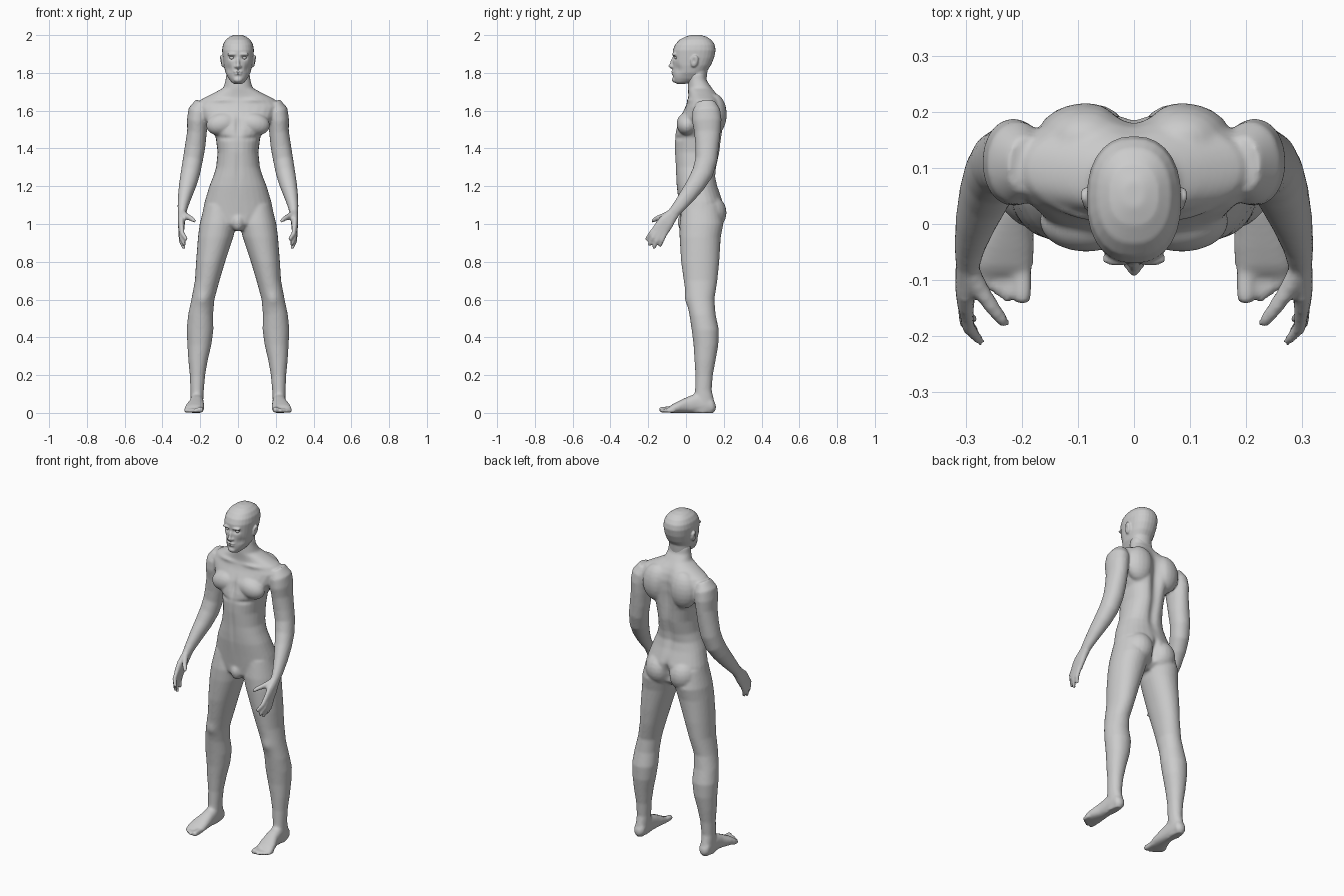
import bpy, bmesh, math
from mathutils import Vector, Matrix

X, Y, Z = Vector((1, 0, 0)), Vector((0, 1, 0)), Vector((0, 0, 1))


def loft(bm, rings, normal=None, side=1, power=2.0, n=28):
    """Closed skin over rings (x, y, z, half_width, half_depth)."""
    pts = [Vector(r[:3]) for r in rings]
    loops = []
    for i, r in enumerate(rings):
        t = normal or (pts[min(i + 1, len(pts) - 1)] - pts[max(i - 1, 0)]).normalized()
        u = (X - t * X.dot(t)).normalized()
        v = t.cross(u)
        loop = []
        for k in range(n):
            a = 2 * math.pi * k / n
            c, s = math.cos(a), math.sin(a)
            c = math.copysign(abs(c) ** (2 / power), c)
            s = math.copysign(abs(s) ** (2 / power), s)
            p = pts[i] + u * (c * r[3]) + v * (s * r[4])
            loop.append(bm.verts.new((p.x * side, p.y, p.z)))
        loops.append(loop)
    for a, b in zip(loops, loops[1:]):
        for k in range(n):
            bm.faces.new((a[k], a[(k + 1) % n], b[(k + 1) % n], b[k]))
    bm.faces.new(loops[0][::-1])
    bm.faces.new(loops[-1])


def levels(rows):
    """Rows (z, x_min, x_max, y_front, y_back) -> loft rings."""
    return [((a + b) / 2, (f + k) / 2, z, (b - a) / 2, (k - f) / 2) for z, a, b, f, k in rows]


def blob(bm, center, radii, rot_x=0, rot_y=0, sides=(1, -1)):
    for s in sides:
        m = (Matrix.Translation((center[0] * s, center[1], center[2]))
             @ Matrix.Rotation(rot_y * s, 4, 'Y') @ Matrix.Rotation(rot_x, 4, 'X')
             @ Matrix.Diagonal((*radii, 1)))
        bmesh.ops.create_uvsphere(bm, u_segments=20, v_segments=12, radius=1, matrix=m)


def finish(bm, name, voxel, smooth, dents):
    """Fuse the pieces into one skin, then press in the sculpted details."""
    bmesh.ops.recalc_face_normals(bm, faces=bm.faces)
    me = bpy.data.meshes.new(name)
    bm.to_mesh(me)
    bm.free()
    ob = bpy.data.objects.new(name, me)
    bpy.context.collection.objects.link(ob)
    rm = ob.modifiers.new("fuse", 'REMESH')
    rm.mode, rm.voxel_size = 'VOXEL', voxel
    sm = ob.modifiers.new("soften", 'SMOOTH')
    sm.factor, sm.iterations = 0.5, smooth
    dg = bpy.context.evaluated_depsgraph_get()
    ob.data = bpy.data.meshes.new_from_object(ob.evaluated_get(dg))
    ob.data.name = name
    ob.modifiers.clear()
    for c, r, off in dents:
        for s in ((1, -1) if c[0] else (1,)):
            for v in ob.data.vertices:
                d = sum(((v.co[i] - c[i] * (s if i == 0 else 1)) / r[i]) ** 2 for i in range(3))
                if d < 6:
                    v.co += Vector((off[0] * s, off[1], off[2])) * math.exp(-d)
    ob.data.polygons.foreach_set("use_smooth", [True] * len(ob.data.polygons))
    return ob


body = bmesh.new()

# torso and neck
loft(body, levels([(z, -w, w, f, b) for z, w, f, b in (
    (1.80, .062, .015, .105), (1.76, .066, .012, .11), (1.72, .078, .01, .14),
    (1.69, .135, .012, .165), (1.66, .195, .012, .185), (1.62, .22, -.003, .2),
    (1.56, .19, -.035, .206), (1.50, .145, -.053, .202), (1.46, .118, -.06, .198),
    (1.38, .108, -.06, .186), (1.30, .116, -.055, .165), (1.25, .132, -.053, .158),
    (1.20, .152, -.05, .168), (1.12, .176, -.04, .195), (1.05, .19, -.032, .195),
    (1.00, .12, -.03, .17), (.965, .04, .0, .12))]), normal=Z, power=2.25)

# chest, shoulder blade, buttock and side muscles
blob(body, (.085, .005, 1.53), (.085, .055, .06), rot_y=.2)
blob(body, (.085, .15, 1.58), (.09, .066, .11))
blob(body, (.078, .125, 1.06), (.085, .09, .095))
blob(body, (.0, -.005, 1.01), (.035, .04, .05), sides=(1,))

for s in (1, -1):
    # leg
    loft(body, levels((
        (1.10, .02, .178, -.02, .18), (1.00, .008, .203, -.034, .198),
        (.93, .025, .212, -.034, .184), (.80, .068, .222, -.026, .176),
        (.70, .098, .228, -.012, .166), (.60, .125, .247, .003, .150),
        (.52, .132, .264, .018, .157), (.44, .130, .272, .03, .174),
        (.36, .141, .268, .04, .171), (.28, .160, .263, .045, .157),
        (.20, .174, .255, .05, .142), (.12, .181, .252, .048, .136),
        (.06, .184, .252, .04, .150), (.02, .188, .25, .03, .154),
        (.0, .195, .245, .03, .148))), normal=Z, side=s, power=2.1)
    # foot
    loft(body, ((.218, .158, .03, .015, .015), (.218, .14, .038, .032, .038),
                (.218, .06, .052, .036, .052), (.22, .01, .043, .04, .043),
                (.228, -.04, .031, .05, .031), (.232, -.075, .022, .052, .022),
                (.233, -.092, .016, .046, .015)), normal=Y, side=s, power=2.3)
    # toes
    for x, tip, r in ((.199, -.143, .017), (.225, -.14, .0115), (.243, -.13, .0115),
                      (.26, -.117, .0115), (.274, -.104, .011)):
        loft(body, ((x, -.06, r + .002, r, r), (x, tip + .02, r, r, r),
                    (x, tip + .006, r, r * .9, r * .85), (x, tip, r, r * .4, r * .4)),
             normal=Y, side=s, n=12)
    # arm
    loft(body, ((.19, .105, 1.645, .036, .05), (.207, .108, 1.60, .056, .074),
                (.215, .11, 1.55, .055, .078), (.217, .113, 1.49, .052, .07),
                (.227, .112, 1.41, .054, .062), (.239, .108, 1.34, .053, .058),
                (.252, .087, 1.27, .051, .056), (.266, .052, 1.21, .046, .05),
                (.281, .008, 1.15, .037, .043), (.292, -.035, 1.095, .028, .035),
                (.296, -.065, 1.06, .023, .03)), side=s, power=2.1)
    # palm
    loft(body, ((.294, -.05, 1.075, .022, .028), (.297, -.08, 1.04, .021, .034),
                (.3, -.105, 1.01, .019, .043), (.3, -.13, .975, .016, .044),
                (.298, -.14, .96, .012, .038)), side=s, power=2.4)
    # fingers
    for a, b, c in (((.299, -.15, .995), (.295, -.185, .952), (.272, -.212, .915)),
                    ((.302, -.14, .98), (.3, -.175, .928), (.28, -.197, .885)),
                    ((.303, -.126, .968), (.302, -.155, .912), (.286, -.172, .868)),
                    ((.302, -.108, .957), (.302, -.126, .916), (.29, -.138, .88))):
        loft(body, ((*a, .014, .014), (*b, .0125, .0125), (*c, .009, .009)), side=s, n=12)
    # thumb
    loft(body, ((.292, -.085, 1.055, .018, .02), (.272, -.12, 1.04, .016, .018),
                (.25, -.152, 1.03, .0135, .0145), (.232, -.175, 1.018, .011, .011),
                (.226, -.181, 1.012, .006, .006)), side=s, n=12)

finish(body, "body", .0072, 5, [
    ((0, .2, 1.52), (.035, .09, .15), (0, -.03, 0)),         # spine groove
    ((0, .17, 1.3), (.025, .06, .1), (0, -.012, 0)),
    ((0, .2, 1.05), (.018, .07, .06), (0, -.035, 0)),        # buttock cleft
    ((0, -.06, 1.53), (.014, .04, .06), (0, .012, 0)),       # breastbone
    ((0, -.055, 1.3), (.012, .04, .12), (0, .006, 0)),       # belly line
    ((.08, -.05, 1.455), (.05, .04, .012), (0, .008, 0)),    # under the chest
    ((.09, .01, 1.655), (.06, .04, .012), (0, -.008, .003)),  # collarbone
    ((.185, .0, .6), (.035, .04, .035), (0, -.008, 0)),      # kneecap
])

head = bmesh.new()
# skull and jaw
loft(head, levels([(z, -w, w, f, b) for z, w, f, b in (
    (1.742, .022, -.05, -.005), (1.752, .036, -.062, .03), (1.77, .05, -.068, .075),
    (1.80, .066, -.07, .105), (1.84, .076, -.07, .132), (1.88, .081, -.07, .149),
    (1.92, .0845, -.07, .157), (1.95, .08, -.058, .152), (1.975, .066, -.035, .135),
    (1.992, .044, -.003, .108), (2.001, .018, .03, .075))]), normal=Z, power=2.3)
# neck inside the jaw
loft(head, levels([(z, -w, w, f, b) for z, w, f, b in (
    (1.71, .064, .02, .118), (1.76, .06, .012, .108), (1.82, .06, .01, .115))]), normal=Z)
# nose, brow, lips, chin, cheeks and ears
blob(head, (0, -.071, 1.853), (.01, .013, .034), rot_x=-.25, sides=(1,))
blob(head, (0, -.078, 1.836), (.012, .015, .011), sides=(1,))
blob(head, (.011, -.071, 1.833), (.009, .011, .008))
blob(head, (.03, -.062, 1.898), (.028, .013, .009))
blob(head, (0, -.069, 1.806), (.024, .01, .006), sides=(1,))
blob(head, (0, -.068, 1.795), (.021, .01, .006), sides=(1,))
blob(head, (0, -.058, 1.764), (.024, .017, .016), sides=(1,))
blob(head, (.085, .045, 1.862), (.009, .02, .034), rot_x=-.2, rot_y=.2)

finish(head, "head", .0048, 3, [
    ((.032, -.065, 1.88), (.016, .03, .01), (0, .013, 0)),   # eye sockets
    ((0, -.08, 1.8005), (.024, .02, .003), (0, .004, 0)),    # mouth
    ((.05, -.045, 1.82), (.02, .03, .025), (-.004, .006, 0)),  # hollow cheeks
    ((.095, .04, 1.865), (.01, .009, .016), (-.007, 0, 0)),  # ear bowl
])

# eyeballs
eyes = bmesh.new()
blob(eyes, (.032, -.047, 1.88), (.013, .013, .011))
eye_mesh = bpy.data.meshes.new("eyes")
eyes.to_mesh(eye_mesh)
eyes.free()
eye_mesh.polygons.foreach_set("use_smooth", [True] * len(eye_mesh.polygons))
bpy.context.collection.objects.link(bpy.data.objects.new("eyes", eye_mesh))
